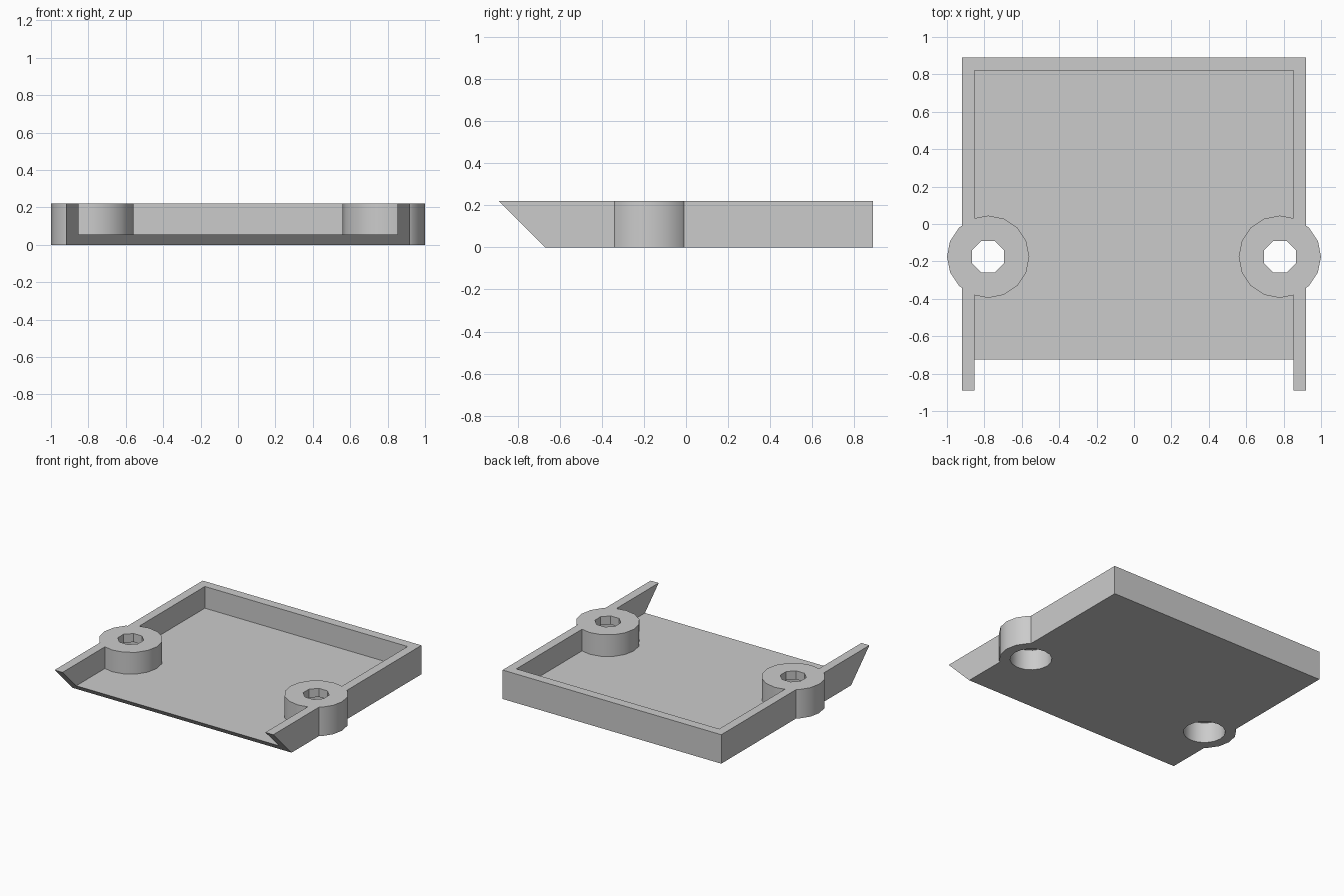
import bpy, bmesh, math
from mathutils import Vector

cube = bpy.data.objects.get("Cube")
if cube:
    bpy.data.objects.remove(cube, do_unlink=True)

HEIGHT, FLOOR = 0.22, 0.055
OUTER, INNER = 0.92, 0.853
BOSS_X, BOSS_Y = 0.78, -0.175

grey = bpy.data.materials.new("plain grey")
grey.use_nodes = True
colour = (0.6, 0.6, 0.6, 1)
grey.diffuse_color = colour
grey.node_tree.nodes["Principled BSDF"].inputs["Base Color"].default_value = colour


def prism(name, points, sweep):
    """Solid made by sweeping a flat outline along a vector."""
    bm = bmesh.new()
    face = bm.faces.new([bm.verts.new(p) for p in points])
    moved = bmesh.ops.extrude_face_region(bm, geom=[face])["geom"]
    verts = [v for v in moved if isinstance(v, bmesh.types.BMVert)]
    bmesh.ops.translate(bm, verts=verts, vec=Vector(sweep))
    bmesh.ops.recalc_face_normals(bm, faces=bm.faces)
    mesh = bpy.data.meshes.new(name)
    bm.to_mesh(mesh)
    bm.free()
    mesh.materials.append(grey)
    obj = bpy.data.objects.new(name, mesh)
    bpy.context.collection.objects.link(obj)
    return obj


def column(name, x, radius, sides, z0, z1, turn=0.0):
    """Upright regular prism on a boss axis."""
    angles = [turn + math.tau * i / sides for i in range(sides)]
    ring = [(x + radius * math.cos(a), BOSS_Y + radius * math.sin(a), z0) for a in angles]
    return prism(name, ring, (0, 0, z1 - z0))


def combine(target, tool, operation):
    """Apply a boolean and discard the tool."""
    tool.hide_render = True
    mod = target.modifiers.new("combine", 'BOOLEAN')
    mod.operation, mod.solver, mod.object = operation, 'EXACT', tool
    bpy.context.view_layer.objects.active = target
    bpy.ops.object.modifier_apply(modifier=mod.name)
    bpy.data.objects.remove(tool, do_unlink=True)


# Tray body with a slanted front
side = [(-0.67, 0), (0.89, 0), (0.89, HEIGHT), (-0.89, HEIGHT)]
tray = prism("tray", [(-OUTER, y, z) for y, z in side], (2 * OUTER, 0, 0))

# Pocket, open at the front
pocket = [(-INNER, -2, FLOOR), (INNER, -2, FLOOR), (INNER, 0.82, FLOOR), (-INNER, 0.82, FLOOR)]
combine(tray, prism("pocket_cutter", pocket, (0, 0, 1)), 'DIFFERENCE')

# Screw bosses with a wide bore below and a small octagonal hole on top
for s in (-1, 1):
    x = s * BOSS_X
    combine(tray, column("boss", x, 0.22, 16, 0, HEIGHT), 'UNION')
    combine(tray, column("bore_cutter", x, 0.145, 16, -0.1, 0.155), 'DIFFERENCE')
    combine(tray, column("hole_cutter", x, 0.092, 8, 0.1, 0.4, math.pi / 8), 'DIFFERENCE')

# Smooth the round walls, keep edges sharp
bpy.ops.object.select_all(action='DESELECT')
tray.select_set(True)
bpy.context.view_layer.objects.active = tray
bpy.ops.object.shade_smooth_by_angle(angle=math.radians(30))
